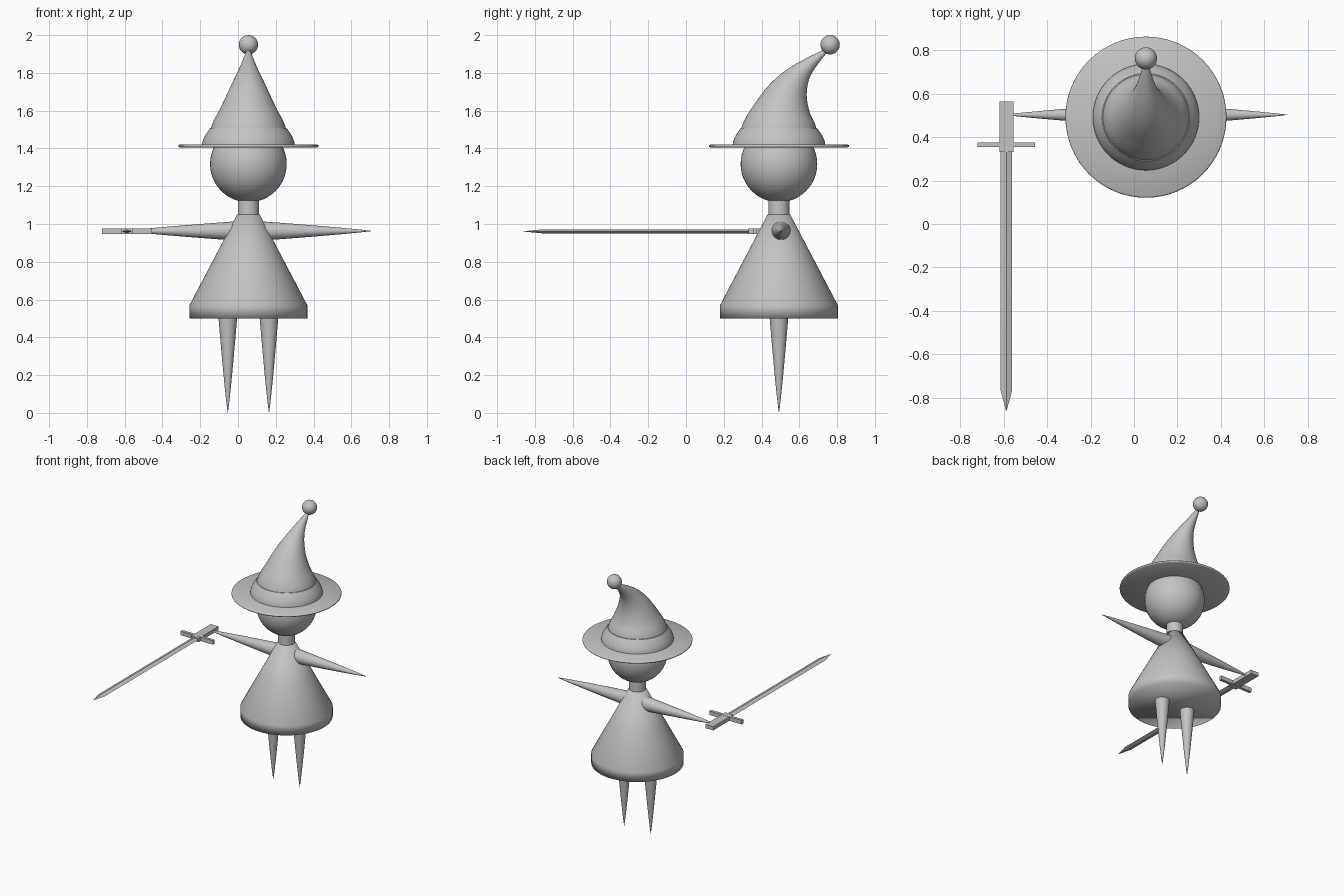
import bpy, bmesh, math
from mathutils import Matrix, Vector

if "Cube" in bpy.data.objects:
    bpy.data.objects.remove(bpy.data.objects["Cube"])

CX, CY = 0.055, 0.492          # axis of the figure
SWORD_X, ARM_Z = -0.588, 0.963

gray = bpy.data.materials.new("light gray")
gray.diffuse_color = (0.55, 0.55, 0.55, 1)
gray.use_nodes = True
gray.node_tree.nodes["Principled BSDF"].inputs["Base Color"].default_value = gray.diffuse_color


def finish(name, bm, angle=35):
    """Merge, orient, shade and link a finished mesh."""
    bmesh.ops.remove_doubles(bm, verts=bm.verts, dist=1e-5)
    bmesh.ops.recalc_face_normals(bm, faces=bm.faces)
    for f in bm.faces:
        f.smooth = True
    for e in bm.edges:
        e.smooth = e.calc_face_angle(0) < math.radians(angle)
    me = bpy.data.meshes.new(name)
    bm.to_mesh(me)
    bm.free()
    me.materials.append(gray)
    ob = bpy.data.objects.new(name, me)
    bpy.context.collection.objects.link(ob)
    return ob


def loft(name, rings, sides=48, angle=35):
    """Skin rings given as (centre, rotation, half width, half depth)."""
    bm = bmesh.new()
    loops = []
    for c, rot, a, b in rings:
        loops.append([bm.verts.new(Vector(c) + rot @ Vector((
            a * math.cos(2 * math.pi * i / sides),
            b * math.sin(2 * math.pi * i / sides), 0))) for i in range(sides)])
    for l0, l1 in zip(loops, loops[1:]):
        for i in range(sides):
            j = (i + 1) % sides
            bm.faces.new((l0[i], l0[j], l1[j], l1[i]))
    bm.faces.new(loops[0])
    bm.faces.new(loops[-1])
    return finish(name, bm, angle)


def turn(axis, deg):
    return Matrix.Rotation(math.radians(deg), 3, axis)


def lathe(name, profile, angle=35):
    """Upright turned part around the figure axis."""
    up = turn('X', 0)
    return loft(name, [((CX, CY, z), up, r, r) for r, z in profile], 64, angle)


def spike(name, base, rot, length, radius):
    """Slightly bulging spike used for the limbs."""
    axis = rot @ Vector((0, 0, 1))
    rings = []
    for k in range(13):
        t = k / 12
        r = max(radius * (1 - t) ** 0.85, 0.0005)
        rings.append((Vector(base) + axis * length * t, rot, r, r))
    loft(name, rings)


def ball(name, loc, r):
    bm = bmesh.new()
    bmesh.ops.create_uvsphere(bm, u_segments=48, v_segments=24, radius=r,
                              matrix=Matrix.Translation(loc))
    finish(name, bm)


def box(name, loc, size):
    bm = bmesh.new()
    bmesh.ops.create_cube(bm, size=1, matrix=Matrix.Translation(loc)
                          @ Matrix.Diagonal((*size, 1)))
    finish(name, bm)


# Dress, neck and head
lathe("dress", [(0.312, 0.5), (0.312, 0.57), (0.186, 0.81), (0.06, 1.05)], 180)
lathe("neck", [(0.056, 1.03), (0.056, 1.14)])
ball("head", (CX, CY, 1.318), 0.203)

# Arms and legs
for side, label in ((-1, "left"), (1, "right")):
    spike(label + "_arm", (CX, 0.503, ARM_Z), turn('Y', 90 * side), 0.653, 0.056)
    spike(label + "_leg", (CX + side * 0.109, CY, 0.56), turn('X', 180), 0.56, 0.054)

# Hat brim with rounded rim, and band
lathe("hat_brim", [(0.1, 1.405), (0.364, 1.405), (0.37, 1.409), (0.371, 1.413),
                   (0.37, 1.417), (0.364, 1.421), (0.1, 1.421)], 50)
lathe("hat_band", [(0.245, 1.42), (0.243, 1.435), (0.234, 1.46),
                   (0.215, 1.49), (0.202, 1.508), (0.18, 1.512)])

# Bent hat cone: (y, z, radius, tilt), smoothed between the keys
keys = [(0.492, 1.42, 0.215, 0), (0.493, 1.525, 0.193, 1), (0.51, 1.617, 0.146, 9),
        (0.551, 1.724, 0.095, 22), (0.628, 1.823, 0.047, 42), (0.75, 1.925, 0.007, 52)]
keys = [Vector(k) for k in keys]
pts = [keys[0]] + keys + [2 * keys[-1] - keys[-2]]
rings = []
for i in range(1, len(pts) - 2):
    p0, p1, p2, p3 = pts[i - 1:i + 3]
    for s in range(6):
        t = s / 6
        q = 0.5 * (2 * p1 + (p2 - p0) * t + (2 * p0 - 5 * p1 + 4 * p2 - p3) * t * t
                   + (3 * p1 - p0 - 3 * p2 + p3) * t ** 3)
        rings.append(q)
rings.append(keys[-1])
loft("hat_cone", [((CX, q[0], q[1]), turn('X', -q[3]), q[2], q[2]) for q in rings], 64)
ball("hat_bobble", (CX, 0.763, 1.949), 0.051)

# Sword: grip, guard and diamond-section blade pointing forward
box("sword_grip", (SWORD_X, 0.448, 0.961), (0.064, 0.234, 0.028))
box("sword_guard", (SWORD_X, 0.365, 0.961), (0.264, 0.021, 0.03))
fwd = turn('X', 90)
loft("sword_blade", [((SWORD_X, y, 0.961), fwd, a, b) for y, a, b in
                     ((0.36, 0.027, 0.01), (-0.765, 0.027, 0.01), (-0.862, 0.0006, 0.0006))],
     sides=4, angle=20)
